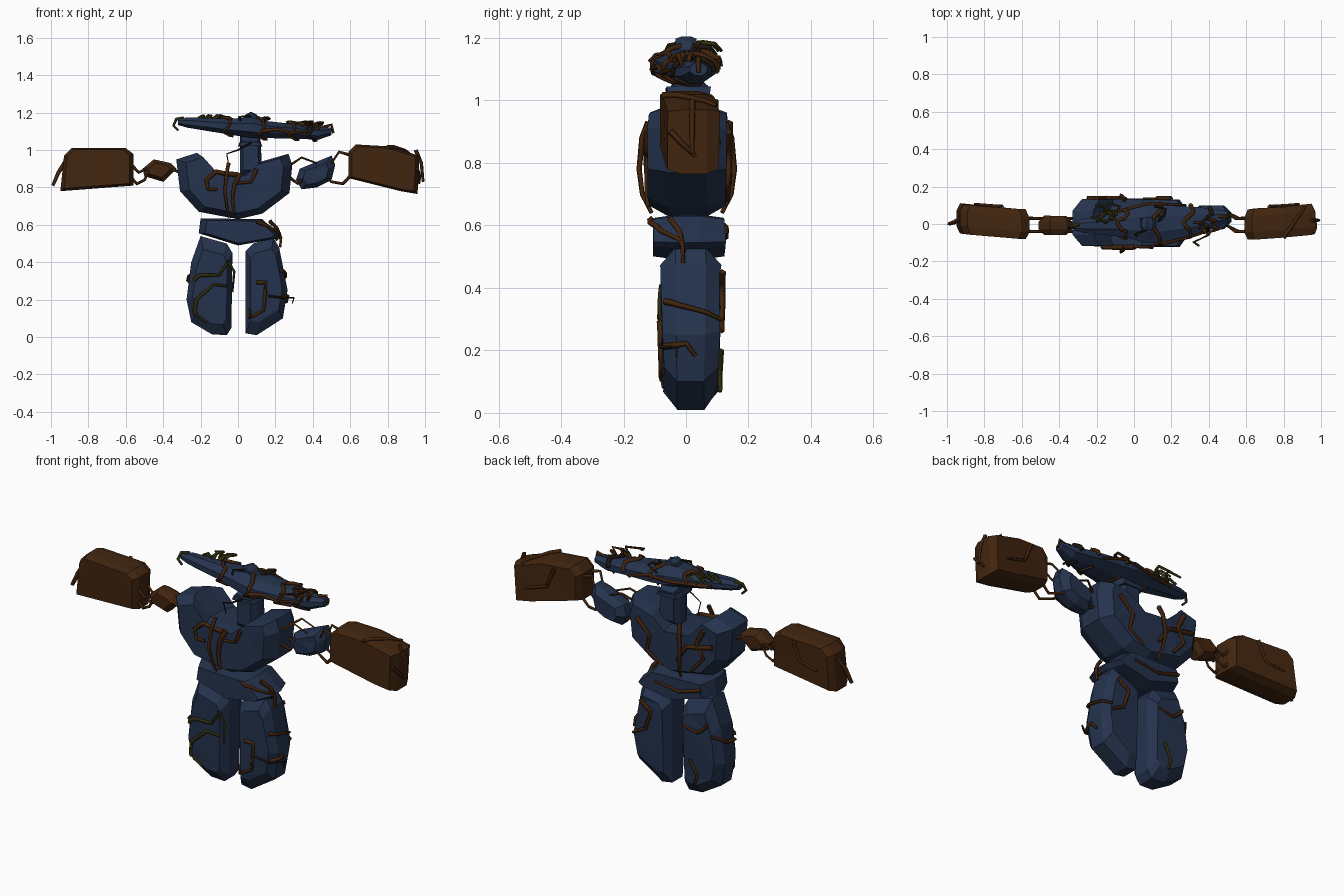
import bpy, bmesh, math, random
from mathutils import Vector
from mathutils.bvhtree import BVHTree

if "Cube" in bpy.data.objects:
    bpy.data.objects.remove(bpy.data.objects["Cube"])

random.seed(4)


def material(name, rgb):
    m = bpy.data.materials.new(name)
    m.diffuse_color = (*rgb, 1)
    m.use_nodes = True
    m.node_tree.nodes["Principled BSDF"].inputs["Base Color"].default_value = m.diffuse_color
    return m


STONE = material("blue stone", (0.018, 0.033, 0.075))
EARTH = material("brown earth", (0.055, 0.019, 0.005))
ROOT = material("brown root", (0.052, 0.017, 0.004))
MOSS = material("olive vine", (0.030, 0.026, 0.004))
TWIG = material("dark twig", (0.012, 0.008, 0.005))
trees = {}


def loft(name, rings, mat):
    """Skin a list of equal-length rings into a closed faceted rock."""
    bm = bmesh.new()
    rows = [[bm.verts.new(p) for p in ring] for ring in rings]
    n = len(rows[0])
    for a, b in zip(rows, rows[1:]):
        for i in range(n):
            j = (i + 1) % n
            bm.faces.new((a[i], a[j], b[j], b[i]))
    bm.faces.new(rows[0])
    bm.faces.new(rows[-1][::-1])
    bmesh.ops.recalc_face_normals(bm, faces=bm.faces)
    bmesh.ops.triangulate(bm, faces=bm.faces)
    me = bpy.data.meshes.new(name)
    bm.to_mesh(me)
    trees[name] = BVHTree.FromBMesh(bm)
    bm.free()
    me.materials.append(mat)
    ob = bpy.data.objects.new(name, me)
    bpy.context.collection.objects.link(ob)


def rock(name, outline, y0, y1, mat, inset=0.75, bevel=0.3, tilt=0.0, taper=0.0):
    """Front outline (x, z) given depth, with chamfered front and back."""
    cx = sum(p[0] for p in outline) / len(outline)
    cz = sum(p[1] for p in outline) / len(outline)
    mid, half = (y0 + y1) / 2, (y1 - y0) / 2
    rings = []
    for s, t in ((inset, -1), (1, -1 + 2 * bevel), (1, 1 - 2 * bevel), (inset, 1)):
        ring = []
        for x, z in outline:
            dx, dz = (x - cx) * s, (z - cz) * s
            wob = random.uniform(0.92, 1.0)
            y = mid + tilt * dx + half * t * wob * (1 + taper * dz)
            ring.append((cx + dx, y, cz + dz))
        rings.append(ring)
    loft(name, rings, mat)


# Torso, pelvis and neck
rock("torso", [(-.33, .95), (-.22, .985), (-.13, .885), (.05, .87), (.13, .94),
               (.27, .98), (.29, .92), (.275, .77), (.13, .66), (0, .63),
               (-.21, .67), (-.31, .78)], -.125, .135, STONE, .84, .25)
rock("pelvis", [(-.2, .635), (.13, .63), (.225, .545), (.2, .525), (0, .49),
                (-.21, .555)], -.11, .13, STONE, .85, .35)
rock("neck", [(.01, .86), (.01, 1.08), (.12, 1.08), (.13, .86)], -.05, .07, STONE, .7)
rock("collar", [(0, 1.02), (.01, 1.045), (.12, 1.045), (.13, 1.02)], -.065, .08, STONE, .9)

# Legs
rock("left_leg", [(-.2, .54), (-.06, .5), (-.03, .45), (-.035, .05), (-.06, .01),
                  (-.14, .015), (-.25, .08), (-.275, .2), (-.25, .4)],
     -.08, .11, STONE, .76, .25, taper=.25)
rock("right_leg", [(.04, .46), (.08, .5), (.19, .53), (.22, .48), (.265, .25),
                   (.24, .1), (.1, .01), (.04, .02)],
     -.08, .11, STONE, .76, .25, taper=.25)

# Arms
rock("left_upper_arm", [(-.51, .9), (-.45, .95), (-.36, .93), (-.33, .9), (-.4, .83),
                        (-.5, .86)], -.06, .045, EARTH, .65)
rock("left_forearm", [(-.95, .78), (-.93, .97), (-.89, 1.01), (-.6, 1.01),
                      (-.56, .98), (-.56, .81)], -.07, .095, EARTH, .9, .25, tilt=-.09)
rock("right_upper_arm", [(.31, .84), (.33, .9), (.5, .97), (.52, .92), (.5, .84),
                         (.42, .8), (.34, .79)], -.03, .1, STONE, .65)
rock("right_forearm", [(.59, .99), (.63, 1.03), (.8, 1.02), (.97, .97), (.96, .765),
                       (.87, .78), (.59, .85)], -.075, .095, EARTH, .9, .25, tilt=.08)

# Wide head: eight-sided sections along x as (x, y, z, half depth, half height)
sections = [(-.32, -.01, 1.15, .025, .018), (-.27, -.01, 1.147, .04, .03),
            (-.05, 0, 1.125, .075, .045), (.07, 0, 1.12, .11, .06),
            (.14, 0, 1.11, .11, .05), (.3, .015, 1.1, .085, .042),
            (.43, .03, 1.09, .055, .038), (.5, .04, 1.1, .03, .022)]
loft("head", [[(x, y + hy * math.cos(a), z + hz * math.sin(a))
               for a in [math.pi * (k + .5) / 4 for k in range(8)]]
              for x, y, z, hy, hz in sections], STONE)
rock("head_crest", [(.03, 1.16), (.04, 1.19), (.07, 1.205), (.1, 1.19), (.12, 1.16)],
     -.035, .035, STONE, .7)

count = 0


def vine(points, on=None, mat=ROOT, r=.011):
    """Tapered tube through points, hugging the named rock when one is given."""
    global count
    count += 1
    pts = [Vector(p) for p in points]
    if on:
        fine = [a.lerp(b, k / 3) for a, b in zip(pts, pts[1:]) for k in range(3)] + [pts[-1]]
        pts = []
        for p in fine:
            loc, nor, _, _ = trees[on].find_nearest(p)
            pts.append(loc + nor * r * .5)
    cu = bpy.data.curves.new("vine", 'CURVE')
    cu.dimensions, cu.bevel_depth, cu.bevel_resolution = '3D', r, 0
    cu.use_fill_caps = True
    sp = cu.splines.new('POLY')
    sp.points.add(len(pts) - 1)
    for i, p in enumerate(pts):
        sp.points[i].co = (*p, 1)
        sp.points[i].radius = 1 - .5 * i / len(pts)
    cu.materials.append(mat)
    ob = bpy.data.objects.new("vine_%d" % count, cu)
    bpy.context.collection.objects.link(ob)


def flat_vine(xz, y, on, mat=ROOT, r=.011):
    vine([(x, y, z) for x, z in xz], on, mat, r)


# Torso vines, front and back
F, B = -.14, .15
flat_vine([(0, .91), (-.1, .9), (-.17, .84), (-.16, .79), (-.11, .79)], F, "torso", r=.014)
flat_vine([(.01, .87), (-.02, .81), (-.03, .74), (-.02, .65)], F, "torso", r=.014)
flat_vine([(.1, .9), (.07, .83), (-.02, .82)], F, "torso")
flat_vine([(-.2, .93), (-.16, .85), (-.2, .78), (-.13, .7)], B, "torso", r=.014)
flat_vine([(-.25, .85), (-.1, .82), (-.04, .73)], B, "torso", r=.014)
flat_vine([(.2, .9), (.12, .82), (.14, .74), (.05, .68)], B, "torso", r=.013)
for y, d in ((-.14, -1), (.145, 1)):
    vine([(-.05, y - d * .02, .93), (-.06, y, .88), (-.07, y + d * .01, .78),
          (-.06, y, .7), (-.05, y - d * .03, .64)], r=.012)

# Pelvis vines
vine([(.1, -.12, .62), (.17, -.08, .58), (.22, -.02, .55), (.22, 0, .48)], "pelvis", r=.012)
vine([(.17, -.05, .62), (.21, -.02, .58), (.23, -.01, .53), (.225, -.01, .48)], r=.012)
flat_vine([(-.18, .6), (-.05, .56), (.1, .58)], B, "pelvis")

# Leg vines
flat_vine([(-.25, .3), (-.2, .33), (-.1, .33), (-.04, .42)], F, "left_leg", MOSS)
flat_vine([(-.24, .1), (-.22, .2), (-.13, .28), (-.04, .27)], F, "left_leg", MOSS)
flat_vine([(-.2, .03), (-.23, .1), (-.25, .16)], F, "left_leg", MOSS, .008)
flat_vine([(.1, .29), (.15, .29), (.14, .14), (.06, .1), (.04, .15)], F, "right_leg")
vine([(.25, -.08, .36), (.27, -.03, .35), (.26, .04, .33), (.24, .12, .3)], "right_leg")
vine([(.25, -.08, .21), (.28, 0, .22), (.28, .03, .18)], "right_leg")
vine([(.16, -.08, .22), (.24, -.08, .21), (.3, -.03, .21), (.29, -.03, .18)], None, TWIG, .006)
flat_vine([(.2, .45), (.13, .4), (.16, .3), (.24, .26)], B, "right_leg", r=.013)
flat_vine([(-.22, .42), (-.15, .36), (-.06, .38)], B, "left_leg")
flat_vine([(-.1, .2), (-.14, .12), (-.12, .06)], B, "left_leg", MOSS)
vine([(-.28, -.05, .3), (-.28, .03, .31), (-.24, .12, .36)], "left_leg")
vine([(-.05, -.08, .4), (-.02, -.085, .35), (-.03, -.08, .24)], None, MOSS, .008)

# Elbow and shoulder strands
for y in (-.04, .03):
    vine([(-.58, y, .86), (-.54, y, .82), (-.5, y, .84), (-.48, y, .88)], r=.01)
    vine([(-.58, y, .93), (-.53, y, .88), (-.47, y, .91)], r=.01)
    vine([(-.42, y, .92), (-.36, y, .9), (-.31, y, .88)], r=.01)
    vine([(.61, y, .87), (.56, y, .82), (.5, y + .03, .83), (.46, y + .03, .86)], r=.01)
    vine([(.61, y, .97), (.54, y, .99), (.5, y + .03, .93)], r=.009)
    vine([(.28, y, .85), (.32, y + .02, .82), (.37, y + .03, .86)], r=.009)
    vine([(.28, y, .92), (.34, y + .03, .96), (.42, y + .03, .93)], r=.007)

# Forearm roots and end spikes
vine([(-.92, .03, .94), (-.96, .01, .88), (-.99, 0, .81)], r=.014)
vine([(.95, .02, 1.0), (.98, .02, .93), (.99, .02, .83)], r=.011)
vine([(.8, -.08, 1.03), (.86, 0, 1.04), (.92, .1, 1.0)], "right_forearm", r=.012)
vine([(.98, -.06, .9), (.98, 0, .85), (.98, .03, .82)], "right_forearm")
flat_vine([(-.7, 1.0), (-.74, .9), (-.85, .88)], B, "left_forearm")
flat_vine([(.72, 1.0), (.76, .9), (.88, .86)], B, "right_forearm")

# Bands wrapped round the head
for x, hy, z, mat in ((.13, .14, 1.11, ROOT), (.3, .11, 1.1, ROOT), (-.06, .1, 1.125, ROOT),
                      (.4, .09, 1.095, TWIG)):
    vine([(x + .03 * math.sin(3 * a), hy * math.cos(a), z + .1 * math.sin(a))
          for a in [k * .75 for k in range(8)]], "head", mat, .012)
flat_vine([(.13, 1.1), (.22, 1.11), (.3, 1.09), (.42, 1.1)], -.13, "head")
flat_vine([(-.2, 1.13), (0, 1.12), (.15, 1.13), (.28, 1.09)], .13, "head")

# Tufts on the head and hooks at its tips
for cx, n, mat in ((-.16, 6, MOSS), (.06, 4, TWIG), (.38, 5, ROOT)):
    for k in range(n):
        x, a = cx + random.uniform(-.07, .07), random.uniform(-1, 1)
        z = 1.17 - max(0, x) * .09
        vine([(x, .03 * a, z - .02), (x + .03, .06 * a, z + .015),
              (x + .05 * a, .1 * a, z + .01), (x - .02, .12 * a, z - .01)], None, mat, .01)
vine([(-.29, 0, 1.17), (-.33, -.01, 1.165), (-.345, -.02, 1.13), (-.32, -.02, 1.105)],
     None, MOSS, .01)
vine([(.45, .04, 1.12), (.5, .04, 1.135), (.51, .04, 1.09)], r=.01)
vine([(.07, -.06, 1.04), (0, -.06, 1.0), (-.06, -.04, .98), (-.05, -.03, .92)],
     None, TWIG, .005)
